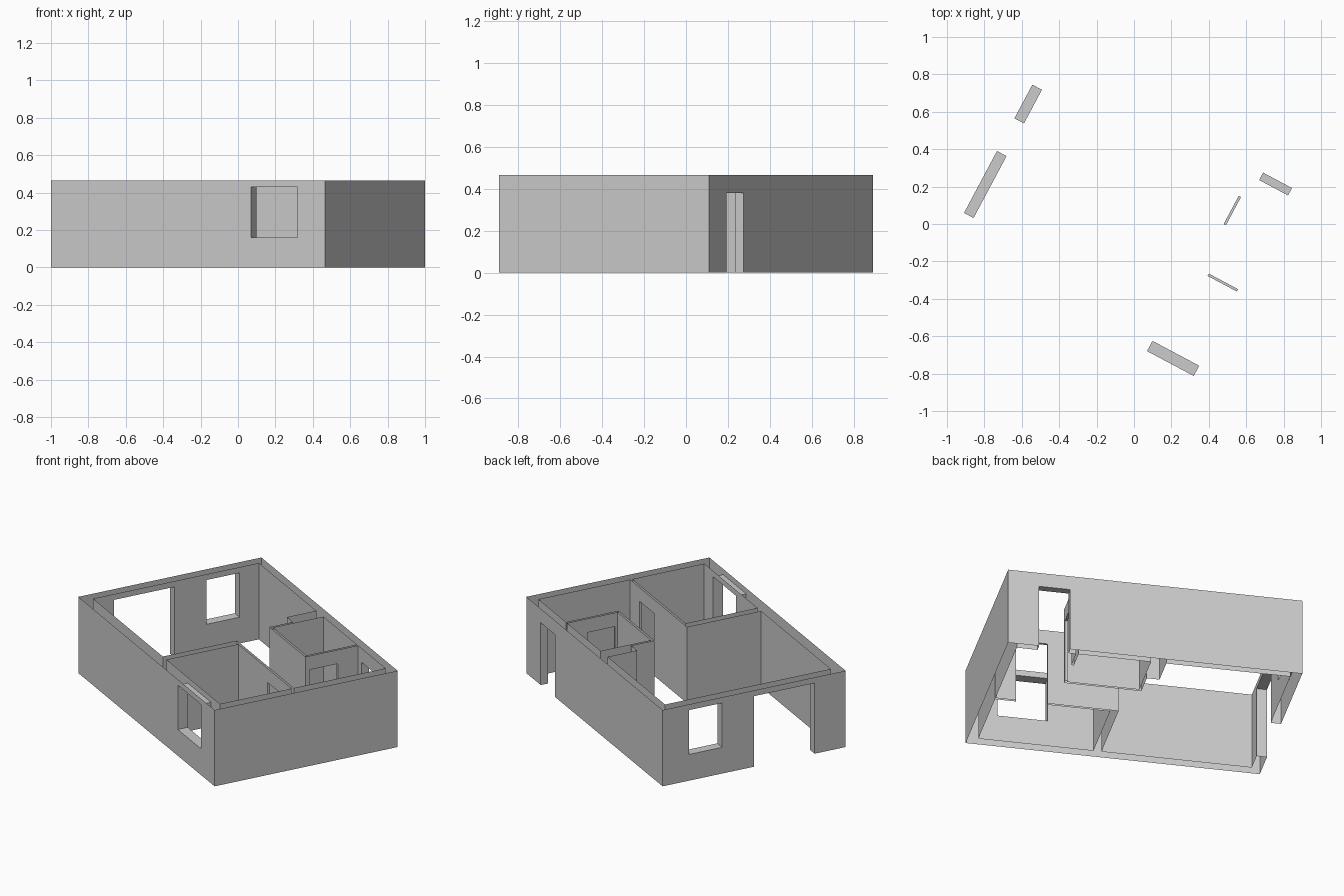
import bpy, bmesh, math

cube = bpy.data.objects.get("Cube")
if cube:
    bpy.data.objects.remove(cube, do_unlink=True)

HEIGHT = 0.465
HALF_L, HALF_W = 0.83, 0.567
TURN = math.radians(-28.05)

plaster = bpy.data.materials.new("plaster grey")
plaster.use_nodes = True
plaster.diffuse_color = (0.6, 0.6, 0.6, 1)
plaster.node_tree.nodes["Principled BSDF"].inputs["Base Color"].default_value = (0.6, 0.6, 0.6, 1)


def prism(name, plan, z0, z1):
    """Extrude a closed plan outline from z0 to z1."""
    bm = bmesh.new()
    base = bm.faces.new([bm.verts.new((x, y, z0)) for x, y in plan])
    top = bmesh.ops.extrude_face_region(bm, geom=[base])["geom"]
    bmesh.ops.translate(bm, vec=(0, 0, z1 - z0),
                        verts=[g for g in top if isinstance(g, bmesh.types.BMVert)])
    bmesh.ops.recalc_face_normals(bm, faces=bm.faces)
    mesh = bpy.data.meshes.new(name)
    bm.to_mesh(mesh)
    bm.free()
    ob = bpy.data.objects.new(name, mesh)
    bpy.context.collection.objects.link(ob)
    return ob


def rect(x0, x1, y0, y1):
    return [(x0, y0), (x1, y0), (x1, y1), (x0, y1)]


walls = prism("house_walls", rect(-HALF_L, HALF_L, -HALF_W, HALF_W), 0, HEIGHT)
walls.data.materials.append(plaster)

# Rooms: hollowed out, leaving the walls between them
rooms = {
    "bedroom": rect(0.122, 0.772, -0.505, -0.06),
    "bathroom": rect(0.014, 0.423, 0.209, 0.522),
    "living_room": [(-0.772, -0.505), (0.077, -0.505), (0.077, -0.046), (0.772, -0.046),
                    (0.772, 0.522), (0.437, 0.522), (0.437, 0.195), (0, 0.195),
                    (0, 0.34), (-0.072, 0.34), (-0.072, 0.522), (-0.772, 0.522)],
}
cutters = [prism(n + "_cutter", plan, -0.1, HEIGHT + 0.1) for n, plan in rooms.items()]

# Openings: plan rectangle across the wall, sill and head height
SILL, HEAD, DOOR = 0.16, 0.43, 0.38
openings = {
    "patio_opening": (rect(-0.88, -0.74, -0.375, 0), -0.1, HEAD),
    "side_window": (rect(-0.88, -0.74, 0.198, 0.402), SILL, HEAD),
    "bedroom_window": (rect(0.381, 0.664, -0.62, -0.47), SILL, HEAD),
    "entrance": (rect(0.48, 0.655, 0.48, 0.62), -0.1, DOOR),
    "bedroom_door": (rect(0.478, 0.655, -0.08, -0.02), -0.1, DOOR),
    "bathroom_door": (rect(0.40, 0.46, 0.225, 0.396), -0.1, DOOR),
}
cutters += [prism(n + "_cutter", *spec) for n, spec in openings.items()]

for cutter in cutters:
    cutter.hide_render = True
    mod = walls.modifiers.new(cutter.name, 'BOOLEAN')
    mod.operation = 'DIFFERENCE'
    mod.solver = 'EXACT'
    mod.object = cutter

# Bake the cuts and drop the helpers
graph = bpy.context.evaluated_depsgraph_get()
baked = bpy.data.meshes.new_from_object(walls.evaluated_get(graph))
walls.modifiers.clear()
walls.data = baked
for cutter in cutters:
    bpy.data.objects.remove(cutter, do_unlink=True)

# The walls are open shells: remove their top and bottom caps
bm = bmesh.new()
bm.from_mesh(baked)
caps = [f for f in bm.faces if abs(f.normal.z) > 0.9
        and min(abs(f.calc_center_median().z), abs(f.calc_center_median().z - HEIGHT)) < 0.005]
bmesh.ops.delete(bm, geom=caps, context='FACES')
for f in bm.faces:
    f.material_index = 0
    f.smooth = False
bm.to_mesh(baked)
bm.free()
baked.materials.clear()
baked.materials.append(plaster)
baked.name = "house_walls"
walls.rotation_euler.z = TURN
